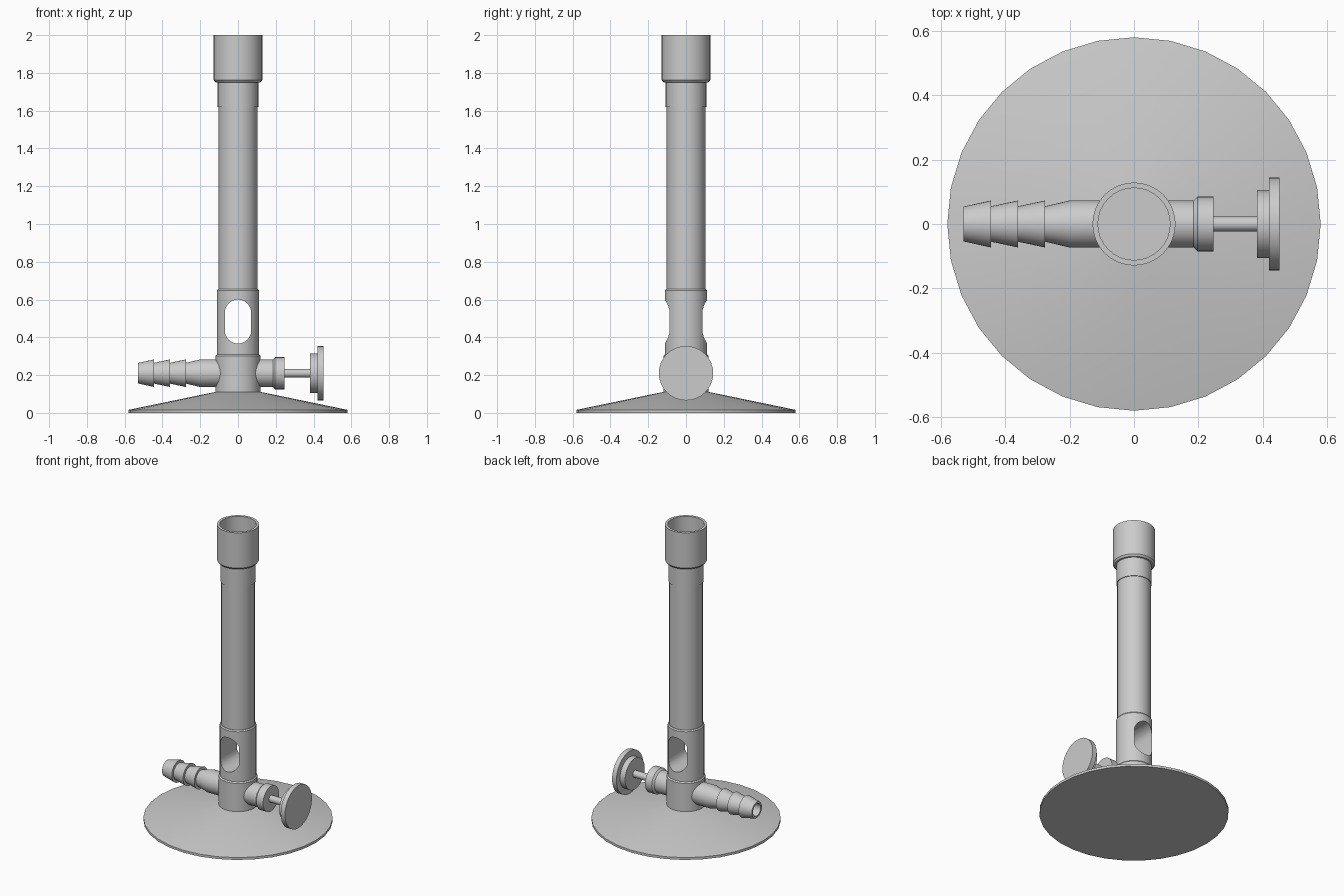
import bpy, bmesh, math
from mathutils import Matrix

if "Cube" in bpy.data.objects:
    bpy.data.objects.remove(bpy.data.objects["Cube"])

SIDES = 32
AXIS_Z = 0.21  # height of the gas inlet and valve axis


def finish(name, bm):
    bmesh.ops.recalc_face_normals(bm, faces=bm.faces)
    mesh = bpy.data.meshes.new(name)
    bm.to_mesh(mesh)
    bm.free()
    ob = bpy.data.objects.new(name, mesh)
    bpy.context.collection.objects.link(ob)
    return ob


def smooth(ob):
    bpy.ops.object.select_all(action='DESELECT')
    ob.select_set(True)
    bpy.context.view_layer.objects.active = ob
    bpy.ops.object.shade_smooth_by_angle(angle=math.radians(30))


def lathe(name, profile, sideways=False, shade=True):
    """Closed solid from (radius, position) rings; both ends are capped."""
    bm = bmesh.new()
    rings = []
    for r, h in profile:
        rings.append([bm.verts.new((r * math.cos(a), r * math.sin(a), h))
                      for a in (2 * math.pi * i / SIDES for i in range(SIDES))])
    for lo, hi in zip(rings, rings[1:]):
        for i in range(SIDES):
            j = (i + 1) % SIDES
            bm.faces.new((lo[i], lo[j], hi[j], hi[i]))
    bm.faces.new(rings[0])
    bm.faces.new(rings[-1])
    if sideways:
        bmesh.ops.transform(bm, verts=bm.verts, matrix=Matrix.Translation((0, 0, AXIS_Z))
                            @ Matrix.Rotation(math.pi / 2, 4, 'Y'))
    ob = finish(name, bm)
    if shade:
        smooth(ob)
    return ob


# Foot and lower body
lathe("base", [(0.58, 0), (0.58, 0.016), (0.115, 0.112)])
lathe("lower_body", [(0.119, 0.09), (0.119, 0.302), (0.112, 0.31)])

# Air collar with a rounded slot cut through front to back
collar = lathe("air_collar", [(0.112, 0.3), (0.112, 0.648), (0.106, 0.656)], shade=False)
bm = bmesh.new()
outline = []
for centre, start in ((0.53, 0), (0.437, math.pi)):
    for i in range(13):
        a = start + math.pi * i / 12
        outline.append(bm.verts.new((0.07 * math.cos(a), -0.3, centre + 0.07 * math.sin(a))))
face = bm.faces.new(outline)
ext = bmesh.ops.extrude_face_region(bm, geom=[face])
bmesh.ops.translate(bm, vec=(0, 0.6, 0),
                    verts=[v for v in ext["geom"] if isinstance(v, bmesh.types.BMVert)])
cutter = finish("slot_cutter", bm)
cutter.hide_render = True
cut = collar.modifiers.new("slot", 'BOOLEAN')
cut.operation = 'DIFFERENCE'
cut.solver = 'EXACT'
cut.object = cutter
bpy.context.view_layer.objects.active = collar
bpy.ops.object.modifier_apply(modifier=cut.name)
bpy.data.objects.remove(cutter)
smooth(collar)

# Barrel and flame head with a recessed mouth
lathe("barrel", [(0.103, 0.65), (0.103, 1.63)])
lathe("burner_head", [(0.108, 1.62), (0.108, 1.75), (0.119, 1.75), (0.129, 1.762),
                      (0.129, 2.0), (0.112, 2.0), (0.112, 1.765)])

# Hose barb on the left, with a bore in its tip
barb = [(0.073, -0.05), (0.073, -0.2)]
for x in (-0.276, -0.36, -0.444):
    barb += [(0.055, x), (0.073, x)]
barb += [(0.054, -0.53), (0.041, -0.53), (0.041, -0.3)]
lathe("hose_barb", barb, sideways=True)

# Needle valve on the right
lathe("valve_housing", [(0.073, 0.05), (0.073, 0.185), (0.085, 0.197), (0.085, 0.247)],
      sideways=True)
lathe("valve_stem", [(0.023, 0.24), (0.023, 0.39)], sideways=True)
lathe("valve_knob", [(0.105, 0.382), (0.105, 0.42), (0.144, 0.42), (0.144, 0.452)],
      sideways=True)
